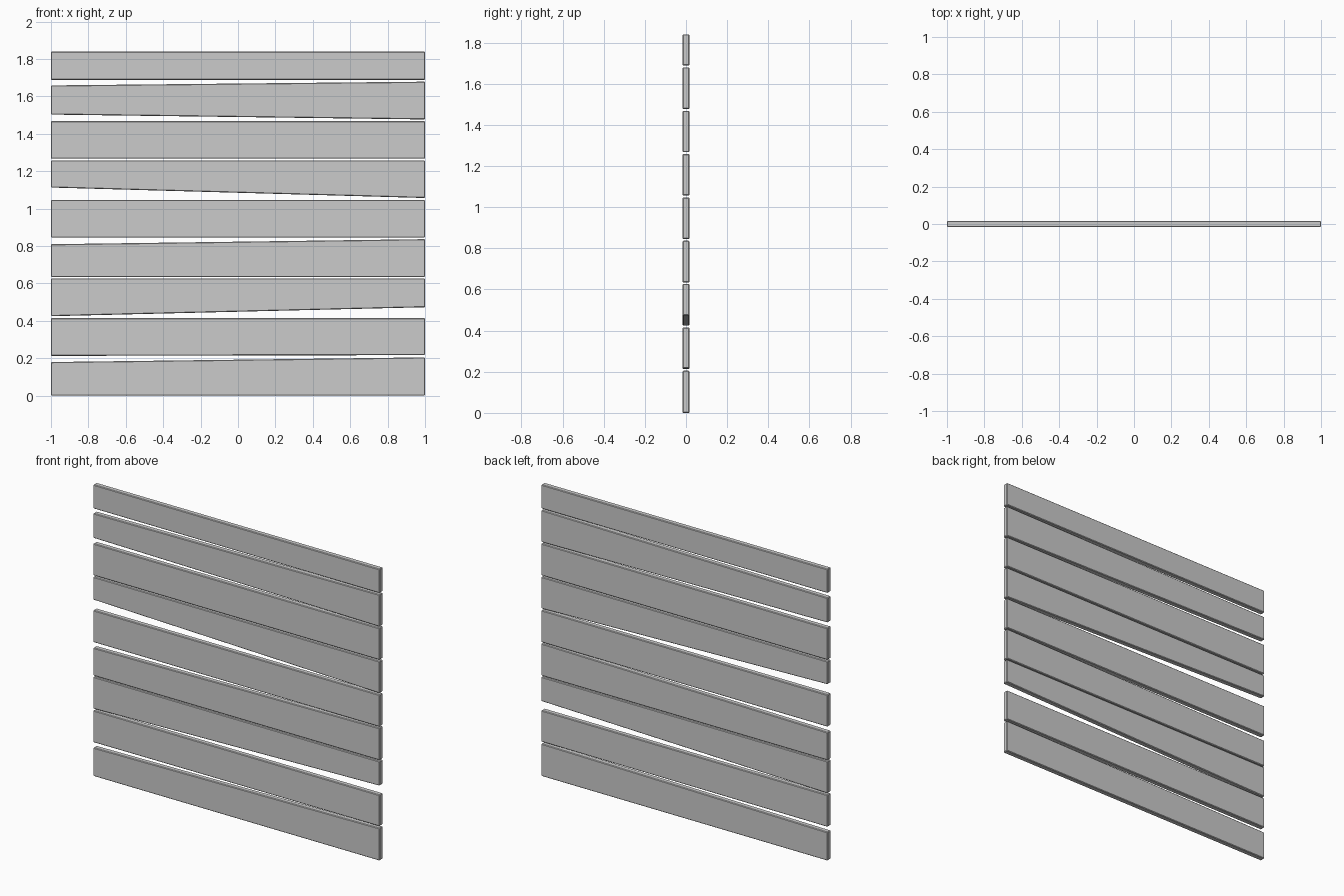
import bpy, bmesh

if "Cube" in bpy.data.objects:
    bpy.data.objects.remove(bpy.data.objects["Cube"])

HALF_T = 0.017   # half thickness of every plank
BEVEL = 0.004

# Each plank: bottom left, bottom right, top left, top right heights
PLANKS = [
    (0.000, 0.000, 0.180, 0.205),
    (0.213, 0.217, 0.415, 0.415),
    (0.425, 0.473, 0.627, 0.627),
    (0.634, 0.634, 0.810, 0.837),
    (0.845, 0.845, 1.047, 1.047),
    (1.113, 1.057, 1.258, 1.258),
    (1.267, 1.267, 1.468, 1.468),
    (1.503, 1.477, 1.659, 1.679),
    (1.689, 1.689, 1.840, 1.840),
]


def make_plank(name, bl, br, tl, tr):
    bm = bmesh.new()
    # Front outline, extruded to the back
    front = [bm.verts.new((x, -HALF_T, z))
             for x, z in ((-1, bl), (1, br), (1, tr), (-1, tl))]
    face = bm.faces.new(front)
    ext = bmesh.ops.extrude_face_region(bm, geom=[face])
    moved = [v for v in ext["geom"] if isinstance(v, bmesh.types.BMVert)]
    bmesh.ops.translate(bm, verts=moved, vec=(0, 2 * HALF_T, 0))
    # Slightly chamfered edges
    bmesh.ops.bevel(bm, geom=bm.edges[:], offset=BEVEL, segments=1,
                    affect='EDGES')
    bmesh.ops.recalc_face_normals(bm, faces=bm.faces[:])
    mesh = bpy.data.meshes.new(name)
    bm.to_mesh(mesh)
    bm.free()
    bpy.context.collection.objects.link(bpy.data.objects.new(name, mesh))


# Wall of stacked planks, bottom to top
for i, heights in enumerate(PLANKS, 1):
    make_plank(f"plank_{i}", *heights)
